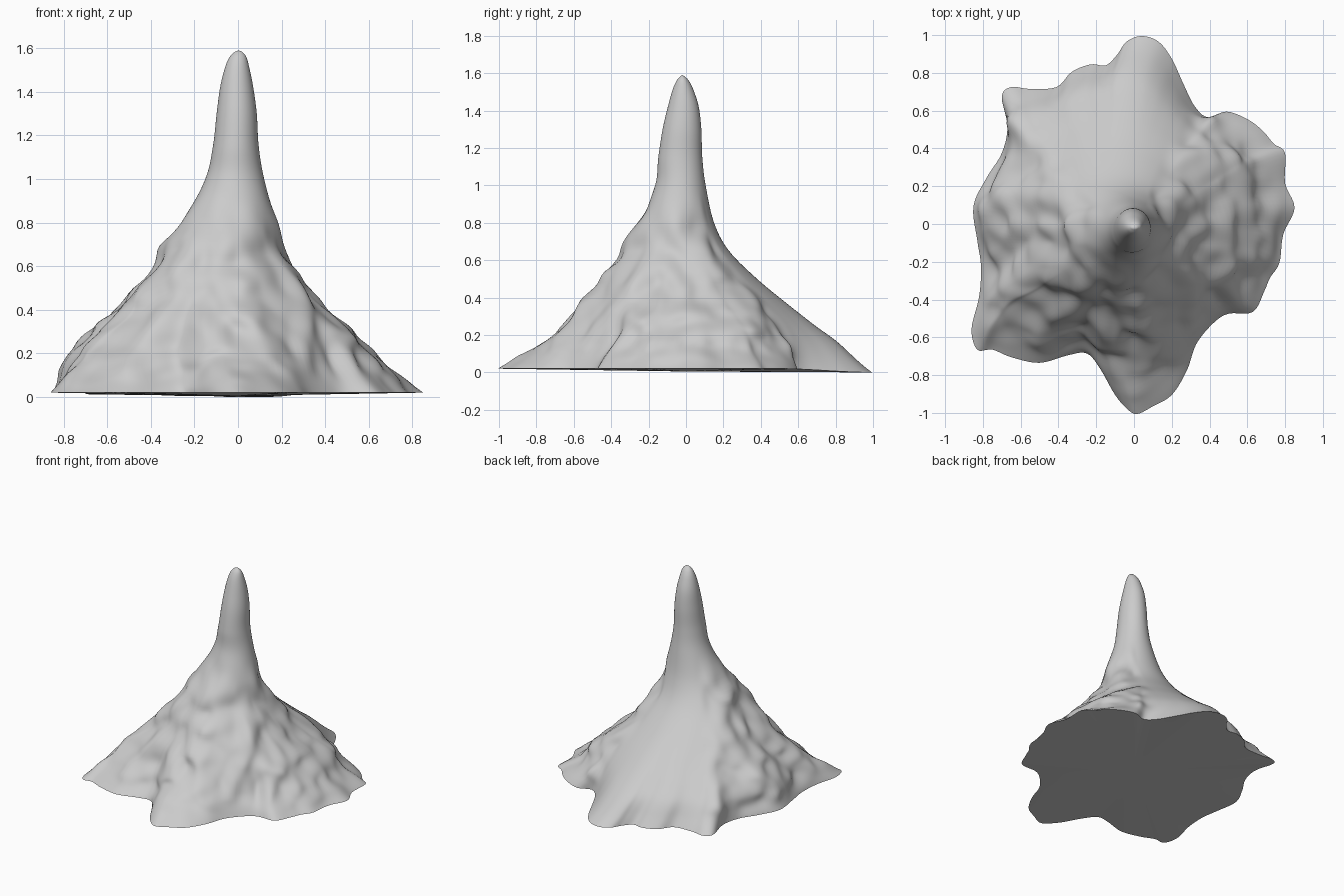
import bpy, bmesh, math
from mathutils import Vector, noise

if "Cube" in bpy.data.objects:
    bpy.data.objects.remove(bpy.data.objects["Cube"])

# Ground outline seen from above, counter-clockwise
OUTLINE = [(.85, .09), (.80, .22), (.80, .38), (.74, .43), (.68, .50), (.60, .56),
           (.49, .60), (.39, .57), (.32, .63), (.26, .75), (.20, .88), (.13, .97),
           (.04, 1.0), (-.04, .97), (-.09, .90), (-.15, .845), (-.23, .85),
           (-.33, .81), (-.41, .73), (-.55, .72), (-.65, .73), (-.70, .68),
           (-.67, .52), (-.70, .38), (-.78, .25), (-.85, .10), (-.83, -.08),
           (-.81, -.22), (-.82, -.38), (-.86, -.55), (-.83, -.66), (-.75, -.66),
           (-.65, -.70), (-.50, -.73), (-.35, -.69), (-.25, -.68), (-.18, -.76),
           (-.10, -.90), (-.03, -.98), (.02, -1.0), (.10, -.96), (.20, -.90),
           (.28, -.77), (.33, -.63), (.42, -.52), (.50, -.47), (.63, -.46),
           (.69, -.35), (.72, -.28), (.77, -.20), (.79, -.05)]

# Slope profile: height, then reach to the left, right, front, back
PROFILE = [(.02, .85, .85, 1.0, .99), (.08, .82, .77, .90, .91),
           (.17, .78, .67, .76, .80), (.25, .72, .60, .66, .69),
           (.36, .60, .47, .57, .55), (.50, .49, .33, .45, .38),
           (.65, .37, .23, .34, .23), (.80, .25, .175, .25, .15),
           (1.0, .15, .12, .165, .105), (1.15, .115, .095, .148, .087),
           (1.3, .098, .086, .125, .082), (1.42, .082, .07, .097, .068),
           (1.51, .06, .052, .072, .04), (1.56, .038, .038, .05, .015),
           (1.583, .015, .02, .03, -.008)]


def spline(points, steps, closed):
    """Catmull-Rom through points of any dimension."""
    n, out = len(points), []
    pick = (lambda i: points[i % n]) if closed else (lambda i: points[max(0, min(n - 1, i))])
    for i in range(n if closed else n - 1):
        for s in range(steps):
            t = s / steps
            out.append([.5 * (2 * b + (c - a) * t + (2 * a - 5 * b + 4 * c - d) * t * t
                              + (3 * b - a - 3 * c + d) * t ** 3)
                        for a, b, c, d in zip(pick(i - 1), pick(i), pick(i + 1), pick(i + 2))])
    if not closed:
        out.append(list(points[-1]))
    return out


def smoothstep(a, b, x):
    t = max(0, min(1, (x - a) / (b - a)))
    return t * t * (3 - 2 * t)


bm = bmesh.new()
rim = spline(OUTLINE, 5, True)
rings = []
for z, left, right, front, back in spline(PROFILE, 7, False):
    cx, cy = (right - left) / 2, (back - front) / 2
    ax, ay = (right + left) / 2, (back + front) / 2
    w = max(0, 1 - (z - .02) / .6) ** 2          # how far the outline lobes climb
    ring = []
    for px, py in rim:
        u = Vector((px / .85, py / .995))
        d = u.normalized()
        e = d.lerp(u, w)
        x, y = cx + ax * e.x, cy + ay * e.y
        # rocky relief everywhere but the smooth back face and the spire
        ang = math.degrees(math.atan2(d.y, d.x)) % 360
        rough = 1 - smoothstep(42, 60, ang) * (1 - smoothstep(125, 150, ang))
        rough *= smoothstep(.02, .14, z) * (1 - smoothstep(.6, 1.0, z))
        q = Vector((x, y, z * .7))
        bump = .05 * noise.noise(q * 4.5) + .035 * noise.noise(q * 9 + Vector((7, 3, 1)))
        x += d.x * bump * rough
        y += d.y * bump * rough
        # the rim dips to the ground at the back tip
        dz = -.02 * smoothstep(.5, 1, y) * (1 - smoothstep(.02, .2, z))
        ring.append(bm.verts.new((x, y, z + dz)))
    rings.append(ring)

# Slopes
n = len(rim)
for a, b in zip(rings, rings[1:]):
    for i in range(n):
        j = (i + 1) % n
        bm.faces.new((a[i], a[j], b[j], b[i]))

# Rounded tip and underside
tip = bm.verts.new((.003, -.02, 1.59))
base = bm.verts.new((0, 0, .005))
for i in range(n):
    j = (i + 1) % n
    bm.faces.new((rings[-1][i], rings[-1][j], tip))
    bm.faces.new((rings[0][j], rings[0][i], base))
bmesh.ops.recalc_face_normals(bm, faces=bm.faces)

mesh = bpy.data.meshes.new("mountain")
bm.to_mesh(mesh)
bm.free()
mountain = bpy.data.objects.new("mountain", mesh)
bpy.context.collection.objects.link(mountain)
bpy.context.view_layer.objects.active = mountain
mountain.select_set(True)
bpy.ops.object.shade_smooth_by_angle(angle=math.radians(50))
